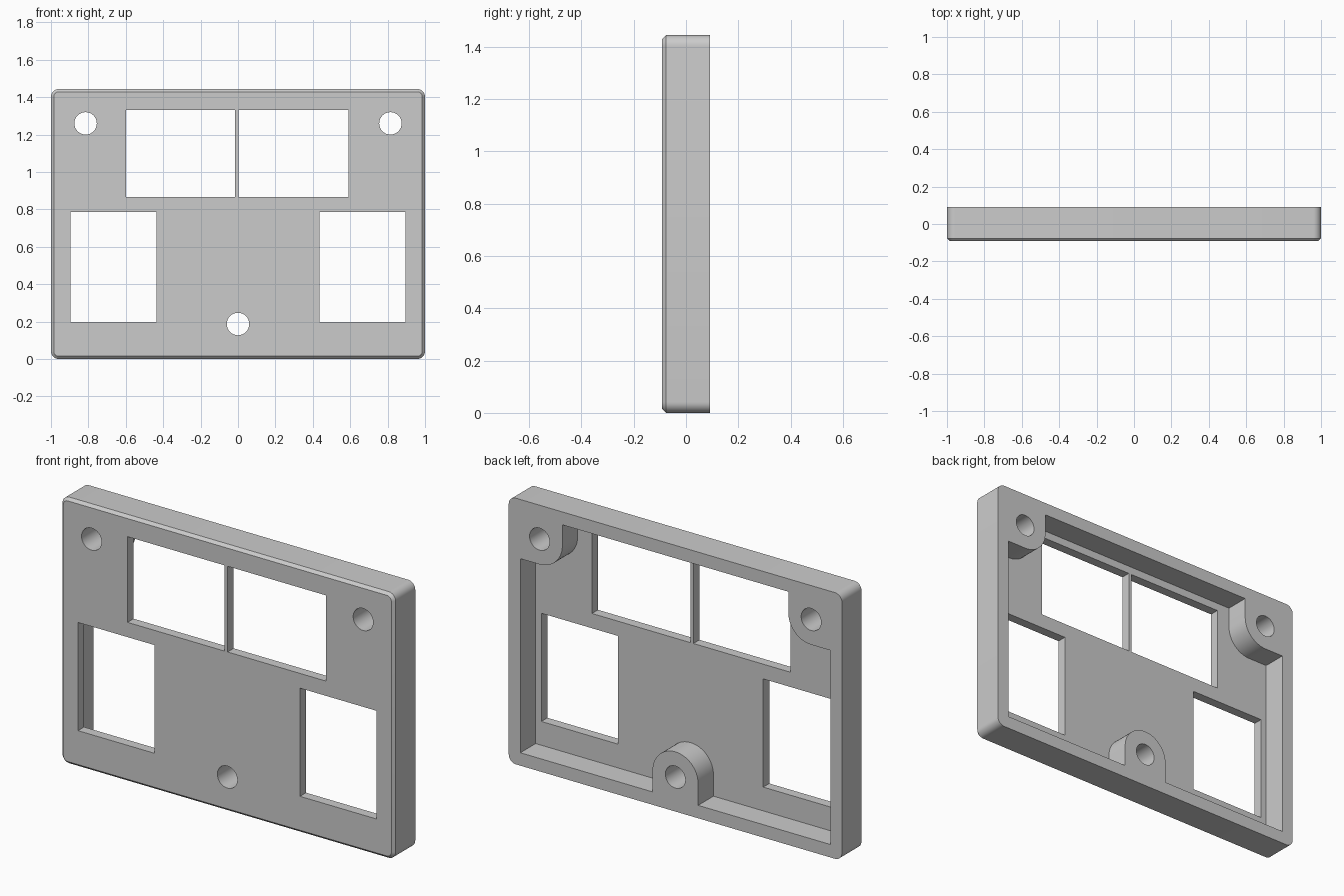
import bpy, bmesh
from math import pi, cos, sin, radians

cube = bpy.data.objects.get("Cube")
if cube:
    bpy.data.objects.remove(cube, do_unlink=True)

W, H, D = 1.0, 1.444, 0.0915       # half width, height, half depth
WALL, PANEL = 0.07, 0.052          # rim and front panel thickness
CORNER, CHAMFER = 0.042, 0.015
BOSS_R, HOLE_R = 0.137, 0.06
BOSS_X, BOSS_Z, LOW_Z = 0.815, 1.26, 0.187

grey = bpy.data.materials.new("mid grey plastic")
grey.use_nodes = True
grey.diffuse_color = (0.6, 0.6, 0.6, 1)
grey.node_tree.nodes["Principled BSDF"].inputs["Base Color"].default_value = (0.6, 0.6, 0.6, 1)


def arc(cx, cz, r, start, end, n):
    """Points of an arc, angles in degrees."""
    angles = [radians(start + (end - start) * i / n) for i in range(n + 1)]
    return [(cx + r * cos(a), cz + r * sin(a)) for a in angles]


def rounded_rect(inset, r):
    """Outer outline, counter-clockwise from the lower left corner."""
    x, lo, hi = W - inset - r, inset + r, H - inset - r
    corners = [(-x, lo, 180), (x, lo, 270), (x, hi, 0), (-x, hi, 90)]
    return [p for cx, cz, a in corners for p in arc(cx, cz, r, a, a + 90, 8)]


def loft(bm, sections):
    """Solid through matching outlines, each given as (y, points)."""
    rings = [[bm.verts.new((x, y, z)) for x, z in pts] for y, pts in sections]
    for a, b in zip(rings, rings[1:]):
        for i in range(len(a)):
            j = (i + 1) % len(a)
            bm.faces.new((a[i], a[j], b[j], b[i]))
    bm.faces.new(rings[0][::-1])
    bm.faces.new(rings[-1])


def make(name, solids):
    bm = bmesh.new()
    for sections in solids:
        loft(bm, sections)
    bmesh.ops.recalc_face_normals(bm, faces=bm.faces)
    mesh = bpy.data.meshes.new(name)
    bm.to_mesh(mesh)
    bm.free()
    obj = bpy.data.objects.new(name, mesh)
    bpy.context.collection.objects.link(obj)
    mesh.materials.append(grey)
    return obj


def prism(pts, y0, y1):
    return [(y0, pts), (y1, pts)]


def cut(target, cutter):
    cutter.hide_render = True
    bpy.context.view_layer.objects.active = target
    mod = target.modifiers.new("cut", "BOOLEAN")
    mod.operation, mod.solver, mod.object = "DIFFERENCE", "EXACT", cutter
    bpy.ops.object.modifier_apply(modifier=mod.name)
    bpy.data.objects.remove(cutter, do_unlink=True)


# Cover block with rounded corners and a chamfered front edge
outer = rounded_rect(0, CORNER)
cover = make("cover_shell", [[
    (-D, rounded_rect(CHAMFER, CORNER - CHAMFER)), (-D + CHAMFER, outer), (D, outer)]])

# Hollow back: its outline leaves three screw bosses standing
ix, lo, hi = W - WALL, WALL, H - WALL
right_boss = [(ix, BOSS_Z - BOSS_R)] + arc(BOSS_X, BOSS_Z, BOSS_R, 270, 180, 12) + [(BOSS_X - BOSS_R, hi)]
left_boss = [(-x, z) for x, z in reversed(right_boss)]
low_boss = [(-BOSS_R, lo)] + arc(0, LOW_Z, BOSS_R, 180, 0, 24) + [(BOSS_R, lo)]
hollow = [(-ix, lo)] + low_boss + [(ix, lo)] + right_boss + left_boss
cut(cover, make("hollow_cutter", [prism(hollow, -D + PANEL, 1)]))

# Windows and screw holes through the panel
windows = [(-0.599, -0.017, 0.866, 1.331), (0.002, 0.592, 0.866, 1.331),
           (-0.896, -0.436, 0.199, 0.786), (0.436, 0.896, 0.199, 0.786)]
solids = [prism([(a, c), (b, c), (b, d), (a, d)], -1, 1) for a, b, c, d in windows]
for x, z in ((-BOSS_X, BOSS_Z), (BOSS_X, BOSS_Z), (0, LOW_Z)):
    solids.append(prism(arc(x, z, HOLE_R, 0, 360, 32)[:-1], -1, 1))
cut(cover, make("opening_cutter", solids))

# Smooth curved walls, crisp edges elsewhere
bpy.ops.object.select_all(action="DESELECT")
cover.select_set(True)
bpy.context.view_layer.objects.active = cover
bpy.ops.object.shade_smooth_by_angle(angle=radians(30))
